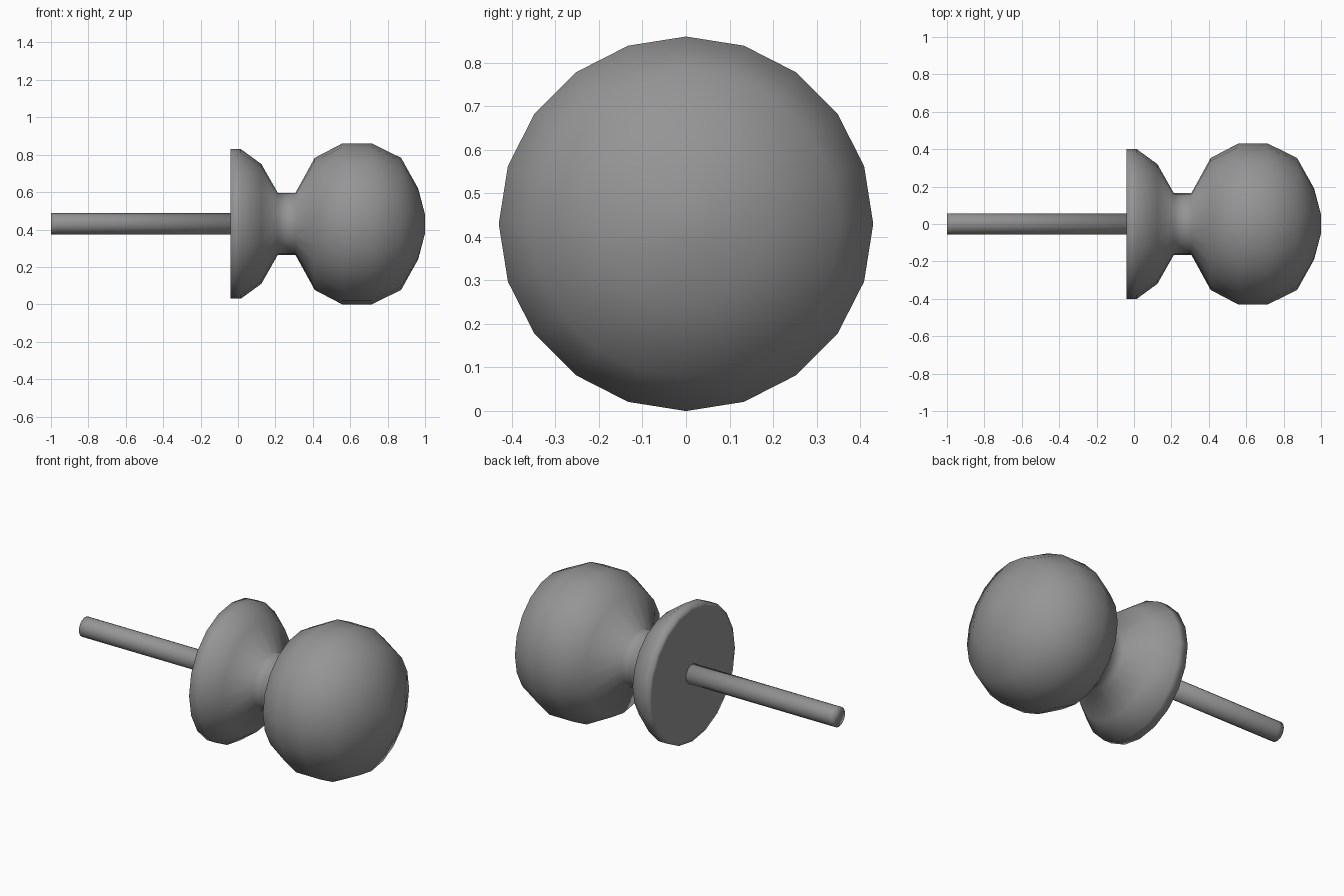
import bpy, bmesh, math

if "Cube" in bpy.data.objects:
    bpy.data.objects.remove(bpy.data.objects["Cube"])

SIDES = 20
AXIS_Z = 0.43

dark_metal = bpy.data.materials.new("dark_metal")
dark_metal.diffuse_color = (0.3, 0.3, 0.3, 1)
dark_metal.use_nodes = True
dark_metal.node_tree.nodes["Principled BSDF"].inputs["Base Color"].default_value = dark_metal.diffuse_color


def lathe(name, profile, sides=SIDES):
    """Revolve (x, radius) points about the horizontal x axis, capping both ends."""
    bm = bmesh.new()
    rings = []
    for x, r in profile:
        rings.append([bm.verts.new((x, r * math.sin(2 * math.pi * i / sides),
                                    AXIS_Z + r * math.cos(2 * math.pi * i / sides)))
                      for i in range(sides)])
    for a, b in zip(rings, rings[1:]):
        for i in range(sides):
            j = (i + 1) % sides
            bm.faces.new((a[i], a[j], b[j], b[i]))
    bm.faces.new(rings[0])
    bm.faces.new(rings[-1])
    bmesh.ops.recalc_face_normals(bm, faces=bm.faces)
    for face in bm.faces:
        face.smooth = True
    mesh = bpy.data.meshes.new(name)
    bm.to_mesh(mesh)
    bm.free()
    mesh.materials.append(dark_metal)
    obj = bpy.data.objects.new(name, mesh)
    bpy.context.collection.objects.link(obj)
    return obj


# Knob: flat-backed flared base plate with soft rim, narrow neck and rounded grip
lathe("knob", [
    (-0.04, 0.37), (-0.04, 0.40), (0.015, 0.40), (0.125, 0.32), (0.213, 0.165),
    (0.307, 0.165), (0.41, 0.353), (0.557, 0.43), (0.715, 0.43),
    (0.872, 0.353), (0.963, 0.19), (1.0, 0.05),
])

# Spindle: thin rod from the back of the base plate
lathe("spindle", [(-1.0, 0.057), (-0.97, 0.057), (-0.04, 0.057)])
